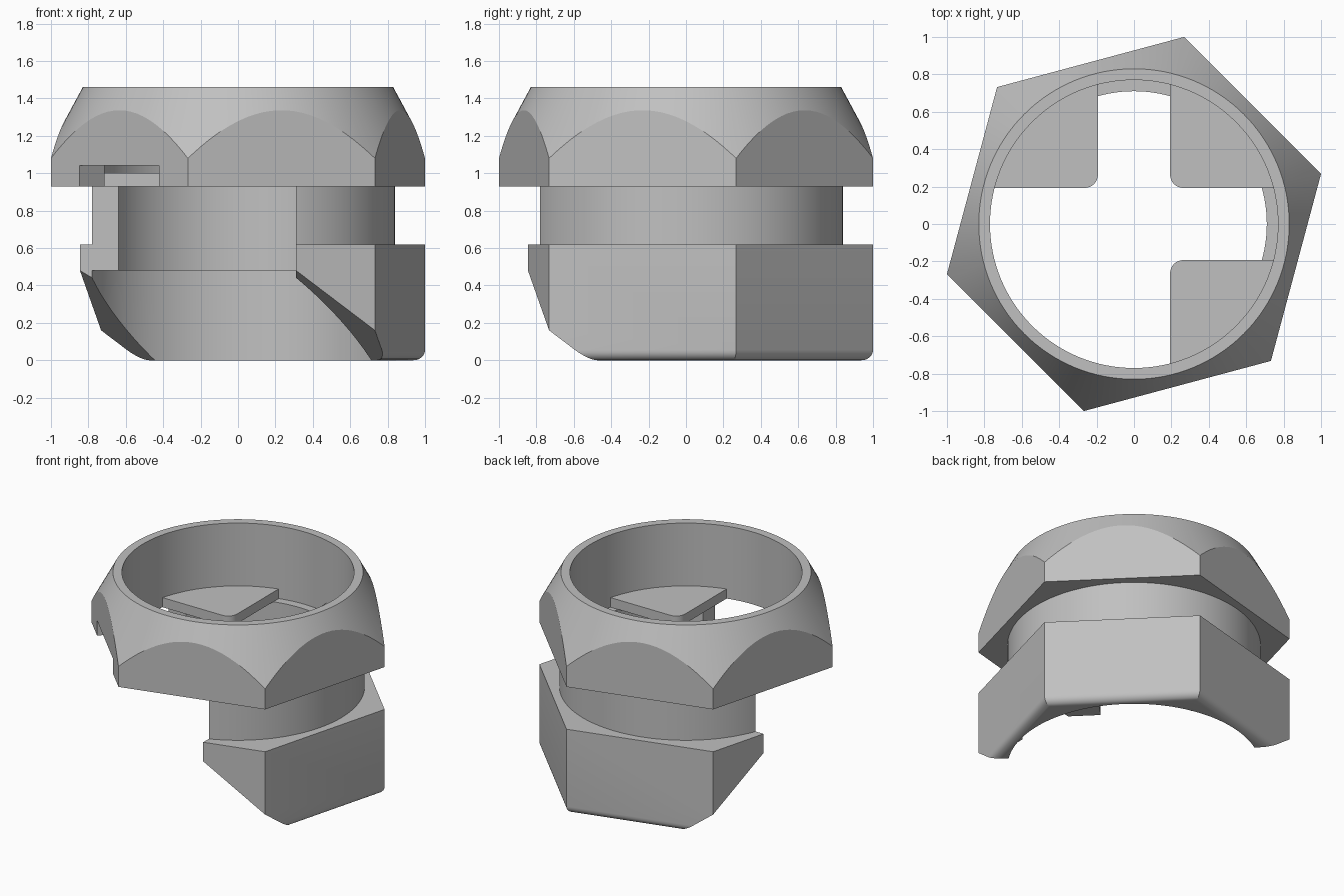
import bpy, bmesh
from math import cos, sin, pi, radians, sqrt
from mathutils import Matrix

cube = bpy.data.objects.get("Cube")
if cube:
    bpy.data.objects.remove(cube, do_unlink=True)

steel = bpy.data.materials.new("grey steel")
steel.use_nodes = True
GREY = (0.53, 0.53, 0.53, 1)
steel.diffuse_color = GREY
steel.node_tree.nodes["Principled BSDF"].inputs["Base Color"].default_value = GREY

SIDES = 128
HEX_R = 4 / (sqrt(6) + sqrt(2))   # hexagon corner radius
BORE, NECK_BORE, NECK = 0.77, 0.71, 0.84
TOP, SPLIT, SHOULDER, LEDGE = 1.46, 0.93, 0.62, 0.48
CUT = 0.31                        # limit of the corner cutaway


def finish(name, bm):
    bmesh.ops.recalc_face_normals(bm, faces=bm.faces)
    mesh = bpy.data.meshes.new(name)
    bm.to_mesh(mesh)
    bm.free()
    mesh.materials.append(steel)
    obj = bpy.data.objects.new(name, mesh)
    bpy.context.collection.objects.link(obj)
    return obj


def prism(name, points, z0, z1, fillet=0):
    """Extrude a plan outline, optionally rounding its bottom rim."""
    bm = bmesh.new()
    base = bm.faces.new([bm.verts.new((x, y, z0)) for x, y in points])
    rim = list(base.edges)
    top = bmesh.ops.extrude_face_region(bm, geom=[base], use_keep_orig=True)
    bmesh.ops.translate(bm, vec=(0, 0, z1 - z0),
                        verts=[v for v in top["geom"] if isinstance(v, bmesh.types.BMVert)])
    bmesh.ops.recalc_face_normals(bm, faces=bm.faces)
    if fillet:
        bmesh.ops.bevel(bm, geom=rim, offset=fillet, segments=6, profile=0.5, affect='EDGES')
    return finish(name, bm)


def cone(name, r0, r1, z0, z1):
    bm = bmesh.new()
    bmesh.ops.create_cone(bm, cap_ends=True, segments=SIDES, radius1=r0, radius2=r1, depth=z1 - z0,
                          matrix=Matrix.Translation((0, 0, (z0 + z1) / 2)))
    return finish(name, bm)


def box(x0, x1, y0, y1, z0, z1):
    return prism("cutter", [(x0, y0), (x1, y0), (x1, y1), (x0, y1)], z0, z1)


def arc(r, a0, a1, n, cx=0, cy=0):
    return [(cx + r * cos(radians(a0 + (a1 - a0) * i / n)),
             cy + r * sin(radians(a0 + (a1 - a0) * i / n))) for i in range(n + 1)]


def combine(obj, *steps):
    """Apply a chain of boolean operations and remove the helpers."""
    for op, other in steps:
        other.hide_render = True
        mod = obj.modifiers.new(op, 'BOOLEAN')
        mod.operation, mod.object, mod.solver = op, other, 'EXACT'
    graph = bpy.context.evaluated_depsgraph_get()
    graph.update()
    mesh = bpy.data.meshes.new_from_object(obj.evaluated_get(graph))
    obj.modifiers.clear()
    obj.data = mesh
    for _, other in steps:
        bpy.data.objects.remove(other, do_unlink=True)


hexagon = [(HEX_R * cos(radians(15 + 60 * k)), HEX_R * sin(radians(15 + 60 * k))) for k in range(6)]

# Upper nut: chamfered hexagon, bored, with a slot low in one flat
upper_nut = prism("upper_nut", hexagon, SPLIT, TOP + 0.2)
slot = box(0.5, 1.2, -0.3, 0.3, 0.8, 1.04)
slot.data.transform(Matrix.Rotation(radians(-135), 4, 'Z'))
combine(upper_nut,
        ('INTERSECT', cone("chamfer", 0.83 + 0.54 * 0.66, 0.83, TOP - 0.66, TOP)),
        ('DIFFERENCE', cone("bore", BORE, BORE, 0.5, 2)),
        ('DIFFERENCE', slot))

# Lower nut and neck: one body with a stepped bore
lower_nut = prism("lower_nut_and_neck", hexagon, 0, SHOULDER, fillet=0.055)

# Sloped cutter, drawn in elevation and stood up along the diagonal
slope = 0.598 * sqrt(2)
d = lambda z: (0.16 - z) / slope
ramp = prism("ramp", [(-2, -0.2), (d(-0.2), -0.2), (d(LEDGE), LEDGE), (-2, LEDGE)], -2, 2)
ramp.data.transform(Matrix.Rotation(radians(45), 4, 'Z') @ Matrix.Rotation(pi / 2, 4, 'X'))

combine(lower_nut,
        ('UNION', cone("neck", NECK, NECK, 0.55, SPLIT)),
        ('DIFFERENCE', cone("neck_bore", NECK_BORE, NECK_BORE, -1, 2)),
        ('DIFFERENCE', cone("lower_bore", NECK, NECK, -1, LEDGE)),
        ('DIFFERENCE', box(-2, CUT, -2, CUT, 0.3, 1.2)),
        ('DIFFERENCE', ramp))

# Three inner plates, each a quarter disc with a rounded inner corner
GAP, ROUND = 0.193, 0.07
edge = math_angle = 14.5
outline = (arc(BORE, edge, 90 - edge, 32)
           + arc(ROUND, 180, 270, 8, GAP + ROUND, GAP + ROUND))
parts = [upper_nut, lower_nut]
for name, turn in (("back_left_plate", 0), ("back_right_plate", 90), ("front_left_plate", 270)):
    plate = prism(name, outline, SPLIT, 1.0)
    plate.data.transform(Matrix.Rotation(radians(turn), 4, 'Z'))
    parts.append(plate)

# Smooth curved walls, keep machined edges crisp
for obj in parts:
    bpy.ops.object.select_all(action='DESELECT')
    obj.select_set(True)
    bpy.context.view_layer.objects.active = obj
    bpy.ops.object.shade_smooth_by_angle(angle=radians(20))
